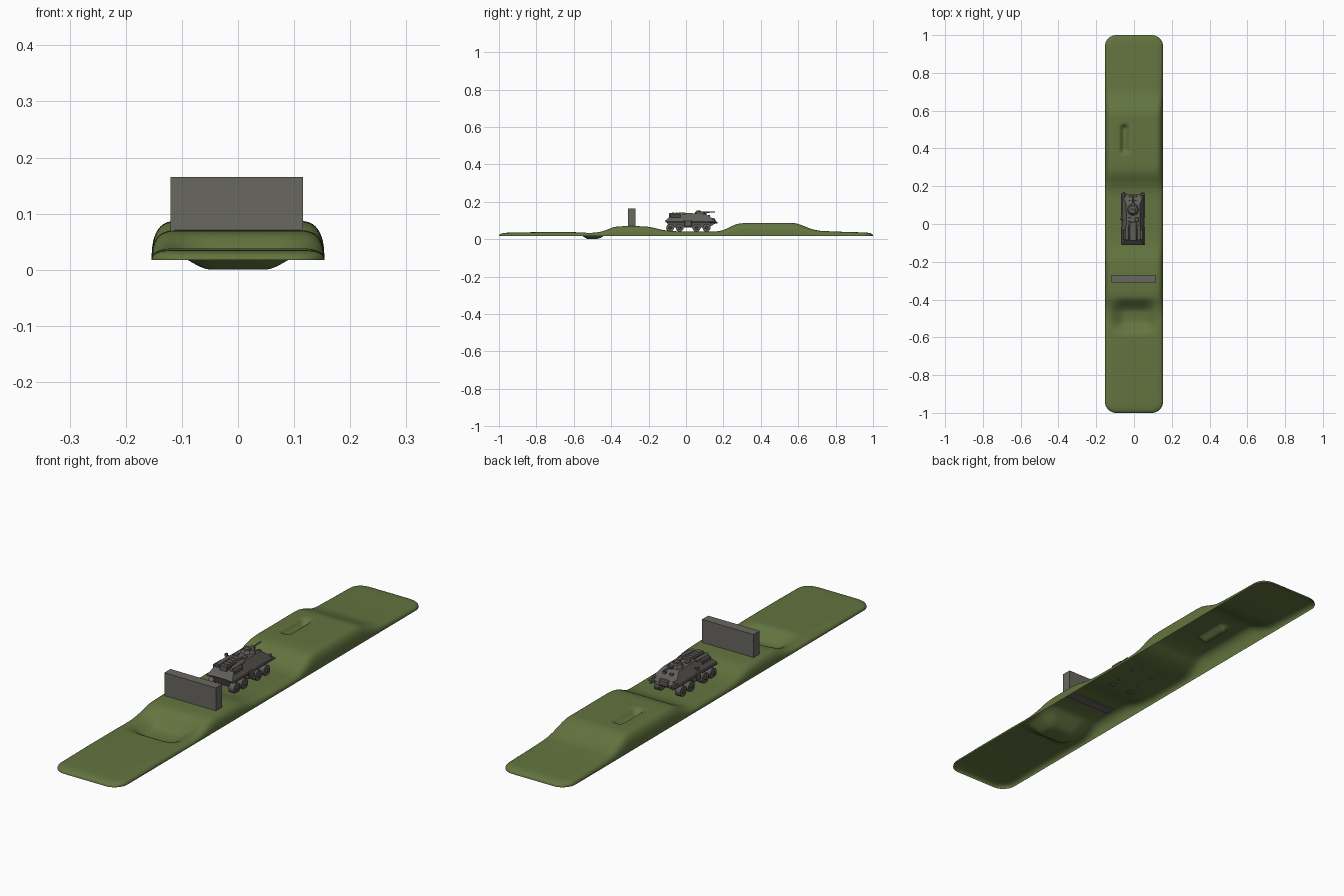
import bpy, bmesh, math
from mathutils import Vector

cube = bpy.data.objects.get("Cube")
if cube:
    bpy.data.objects.remove(cube, do_unlink=True)


def material(name, rgb):
    m = bpy.data.materials.new(name)
    m.use_nodes = True
    m.diffuse_color = (*rgb, 1)
    m.node_tree.nodes["Principled BSDF"].inputs["Base Color"].default_value = (*rgb, 1)
    return m


GRASS = material("grass green", (0.125, 0.175, 0.05))
STONE = material("wall grey", (0.14, 0.135, 0.115))
ARMOUR = material("armour grey", (0.115, 0.11, 0.1))


def add_mesh(name, bm, mat, smooth=False):
    me = bpy.data.meshes.new(name)
    bm.to_mesh(me)
    bm.free()
    me.materials.append(mat)
    me.polygons.foreach_set("use_smooth", [smooth] * len(me.polygons))
    ob = bpy.data.objects.new(name, me)
    bpy.context.collection.objects.link(ob)
    return ob


def box(name, x, y, z, mat=ARMOUR, bevel=0):
    """Box from (low, high) pairs on each axis."""
    bm = bmesh.new()
    bmesh.ops.create_cube(bm, size=1)
    for v in bm.verts:
        v.co = [(a + b) / 2 + c * (b - a) for (a, b), c in zip((x, y, z), v.co)]
    if bevel:
        bmesh.ops.bevel(bm, geom=bm.edges[:], offset=bevel, segments=1, affect='EDGES')
    return add_mesh(name, bm, mat)


def slab(name, profile, half_width):
    """Side profile (y, z) spread across x, with a half width that depends on z."""
    bm = bmesh.new()
    sides = [[bm.verts.new((CX + s * half_width(z), y, z)) for y, z in profile] for s in (-1, 1)]
    bm.faces.new(sides[0])
    bm.faces.new(sides[1][::-1])
    n = len(profile)
    for i in range(n):
        j = (i + 1) % n
        bm.faces.new((sides[0][j], sides[0][i], sides[1][i], sides[1][j]))
    bmesh.ops.recalc_face_normals(bm, faces=bm.faces[:])
    return add_mesh(name, bm, ARMOUR)


def rod(name, start, end, r, sides=12, r2=None):
    """Cylinder or cone between two points."""
    a, b = Vector(start), Vector(end)
    bpy.ops.mesh.primitive_cone_add(vertices=sides, radius1=r, radius2=r if r2 is None else r2,
                                    depth=(b - a).length, location=(a + b) / 2)
    ob = bpy.context.object
    ob.name = name
    ob.rotation_euler = (b - a).to_track_quat('Z', 'Y').to_euler()
    ob.data.materials.append(ARMOUR)
    bpy.ops.object.shade_smooth_by_angle(angle=math.radians(35))
    return ob


# Ground strip: an open sheet with hills, a ditch and a small trench
BASE = 0.017
HILLS = [(-1, .034), (-.8, .038), (-.6, .038), (-.5, .035), (-.45, .042), (-.38, .068),
         (-.3, .071), (-.2, .068), (-.12, .048), (-.05, .042), (.17, .041), (.21, .052),
         (.27, .083), (.32, .087), (.59, .087), (.65, .062), (.7, .046), (.8, .041), (1, .035)]


def smooth(t):
    t = min(1, max(0, t))
    return t * t * (3 - 2 * t)


def linear_height(y):
    y = min(1, max(-1, y))
    for (a, ha), (b, hb) in zip(HILLS, HILLS[1:]):
        if y <= b:
            return ha + (hb - ha) * (y - a) / (b - a)
    return HILLS[-1][1]


def rounded(dist, radius):
    s = min(1, max(0, dist / radius))
    return (1 - (1 - s) ** 2.6) ** (1 / 2.6)


def ground(x, y, half):
    h = sum(linear_height(y + k * .008) for k in range(-3, 4)) / 7
    h -= .036 * smooth((.105 - abs(y + .49)) / .08) * smooth((.135 - abs(x)) / .09)
    trench = smooth((.085 - abs(y - .45)) / .03) * smooth((.026 - abs(x + .05)) / .02)
    h -= .022 * trench
    edge = rounded(half - abs(x), .045) * rounded(1 - abs(y), .05)
    return max(0, BASE + (h - BASE) * edge)


NX, NY = 48, 260
bm = bmesh.new()
rows = []
for j in range(NY + 1):
    v = 2 * j / NY - 1
    y = .75 * v + .25 * math.copysign(1 - (1 - abs(v)) ** 2, v)
    y = max(-1, min(1, y))
    if abs(y) > .9:
        y = math.copysign(.9 + .1 * math.sin(math.pi / 2 * (abs(y) - .9) / .1), y)
    t = max(0, (abs(y) - .94) / .06)
    half = .154 - .06 * (1 - math.sqrt(max(0, 1 - t * t)))
    row = []
    for i in range(NX + 1):
        x = half * math.sin(math.pi / 2 * (2 * i / NX - 1))
        row.append(bm.verts.new((x, y, ground(x, y, half))))
    rows.append(row)
for r0, r1 in zip(rows, rows[1:]):
    for i in range(NX):
        bm.faces.new((r0[i], r0[i + 1], r1[i + 1], r1[i]))
add_mesh("ground_strip", bm, GRASS, True)

# Obstacle wall
box("wall", (-.12, .116), (-.31, -.27), (.066, .165), STONE)

# Vehicle hull, its front towards +y
CX = -.005
slab("lower_hull", [(-.09, .062), (.12, .062), (.152, .082), (.145, .1), (-.105, .1)],
     lambda z: .034 + (z - .062) * .25)
slab("upper_hull", [(-.112, .098), (.156, .094), (.14, .112), (.105, .136), (-.02, .138), (-.085, .124)],
     lambda z: .058 - max(0, z - .1) * .6)
box("engine_deck", (CX - .018, CX + .018), (-.09, .01), (.115, .141), bevel=.003)
for k in range(4):
    box("engine_grille", (CX - .014, CX + .014), (-.075 + .02 * k, -.065 + .02 * k), (.14, .143))
box("front_plate", (CX - .022, CX + .022), (.135, .157), (.082, .108), bevel=.004)

# Turret with gun and hatch
rod("turret", (CX, .075, .134), (CX, .075, .149), .033, 8, .023)
box("turret_hatch", (CX - .012, CX + .012), (.055, .08), (.147, .153), bevel=.002)
box("gun_mantlet", (CX - .009, CX + .009), (.095, .112), (.138, .149), bevel=.002)
rod("gun_barrel", (CX, .105, .144), (CX, .155, .146), .0032)

# Paired parts on both sides
for s, side in ((1, "left"), (-1, "right")):
    def across(a, b):
        return tuple(sorted((CX + s * a, CX + s * b)))
    X = lambda d: CX + s * d
    for y in (-.085, -.034, .056, .11):
        rod(side + "_wheel", (X(.036), y, .061), (X(.06), y, .061), .021, 20)
        rod(side + "_hub", (X(.058), y, .061), (X(.064), y, .061), .009, 12, .006)
        rod(side + "_axle", (X(0), y, .063), (X(.04), y, .063), .005, 8)
    box(side + "_rear_fender", across(.036, .064), (-.11, -.012), (.09, .098), bevel=.002)
    box(side + "_front_fender", across(.036, .064), (.032, .163), (.09, .097), bevel=.002)
    box(side + "_side_locker", across(.04, .061), (-.008, .03), (.068, .1), bevel=.003)
    box(side + "_rear_stowage", across(.026, .052), (-.085, -.03), (.115, .132), bevel=.003)
    rod(side + "_roof_drum", (X(.032), -.085, .132), (X(.032), -.005, .135), .008)
    box(side + "_roof_hatch", across(.01, .028), (.01, .035), (.136, .141), bevel=.002)
    rod(side + "_headlamp", (X(.048), .14, .106), (X(.048), .152, .106), .007)
    rod(side + "_front_bar", (X(.05), .13, .092), (X(.05), .168, .088), .004, 8)
    box(side + "_vision_flap", across(.008, .024), (.118, .128), (.118, .13), bevel=.001)
rod("mirror_arm", (CX - .05, .02, .12), (CX - .066, .024, .125), .002, 6)
box("mirror", (CX - .07, CX - .062), (.02, .03), (.118, .13))
